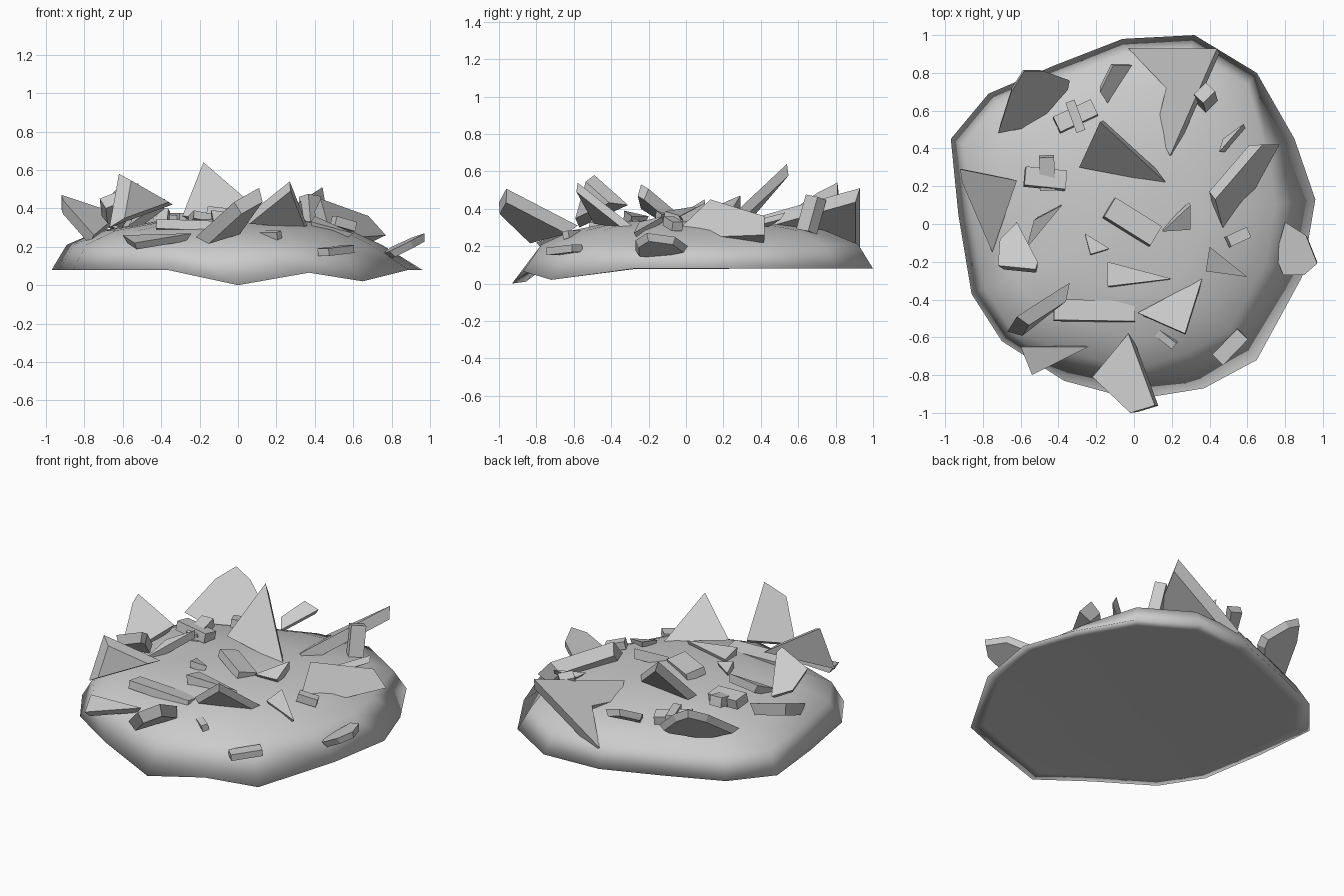
import bpy, bmesh
from math import radians
from mathutils import Vector, Euler

if "Cube" in bpy.data.objects:
    bpy.data.objects.remove(bpy.data.objects["Cube"])


def finish(bm, name, smooth=False):
    bmesh.ops.recalc_face_normals(bm, faces=bm.faces)
    for f in bm.faces:
        f.smooth = smooth
    me = bpy.data.meshes.new(name)
    bm.to_mesh(me)
    bm.free()
    ob = bpy.data.objects.new(name, me)
    bpy.context.collection.objects.link(ob)
    return ob


def shard(name, corners, thick=0.05, taper=0.85):
    """Flat splinter: the first three 3D corners set the plane, (x, y) corners lie on it."""
    a, b, c = (Vector(p) for p in [p for p in corners if len(p) == 3][:3])
    n = (b - a).cross(c - a).normalized()
    if n.z < 0:
        n = -n
    top = []
    for p in corners:
        x, y = p[:2]
        z = p[2] if len(p) == 3 else a.z - (n.x * (x - a.x) + n.y * (y - a.y)) / n.z
        top.append(Vector((x, y, z)))
    mid = sum(top, Vector()) / len(top)
    bm = bmesh.new()
    up = [bm.verts.new(p) for p in top]
    lo = [bm.verts.new(mid + (p - mid) * taper - n * thick) for p in top]
    bm.faces.new(up)
    bm.faces.new(lo[::-1])
    for i in range(len(up)):
        j = (i + 1) % len(up)
        bm.faces.new((up[i], lo[i], lo[j], up[j]))
    return finish(bm, name)


def brick(name, pos, size, angle, tilt=(0, 0)):
    bm = bmesh.new()
    bmesh.ops.create_cube(bm, size=1)
    rot = Euler((radians(tilt[0]), radians(tilt[1]), radians(angle))).to_matrix()
    for v in bm.verts:
        v.co = rot @ Vector(s * q for s, q in zip(size, v.co)) + Vector(pos)
    return finish(bm, name)


# Mound: uneven outline shrunk inwards in rings, smooth shaded
outline = [(-.97, .45), (-.77, .69), (-.42, .84), (-.06, .98), (.32, 1), (.65, .8),
           (.85, .45), (.96, .13), (.89, -.28), (.65, -.72), (.37, -.87), (0, -.93),
           (-.37, -.83), (-.70, -.62), (-.86, -.37), (-.93, .05)]
dips = {9: .02, 10: .065, 11: 0}
bm = bmesh.new()
rings = []
# (scale, scale on the front, scale on the gentle front right slope, height)
for scale, front, right, z in ((.92, .92, .92, .08), (1, 1, 1, .08), (.92, .83, .78, .21),
                               (.74, .65, .61, .285), (.42, .38, .38, .335)):
    ring = []
    for i, (x, y) in enumerate(outline):
        s = right if 7 <= i <= 10 else front if i in (6, 11, 12) else scale
        h = dips.get(i, z) if z == .08 else z
        if scale == .92 and z == .08 and i in dips:
            h += .01
        ring.append(bm.verts.new((x * s, y * s, h)))
    rings.append(ring)
peak = bm.verts.new((-.05, .05, .35))
bm.faces.new(rings[0][::-1])
for i in range(16):
    j = (i + 1) % 16
    for r, q in zip(rings, rings[1:]):
        bm.faces.new((r[i], r[j], q[j], q[i]))
    bm.faces.new((rings[-1][i], rings[-1][j], peak))
finish(bm, "mound", True)

# Large shards around the back and sides
shard("back_wedge", [(-.03, .93, .19), (.44, .93, .51), (.19, .36, .35), (.12, .51), (.17, .72)], .07, .9)
shard("tall_blade", [(-.18, .54, .64), (.18, .21, .33), (-.29, .30, .36)], .05)
shard("back_left_chunk", [(-.58, .81, .54), (-.48, .81), (-.34, .76), (-.35, .71, .32),
                          (-.52, .52), (-.72, .48, .33), (-.65, .70)], .04)
shard("back_splinter", [(-.11, .84, .43), (-.01, .84, .40), (-.14, .64, .31), (-.18, .70)], .04)
shard("left_blade", [(-.92, .29, .47), (-.62, .23, .37), (-.75, -.15, .26), (-.91, .22)], .07)
shard("right_slab", [(.77, .42, .26), (.68, .42, .36), (.43, .13, .45), (.47, -.02), (.55, .02)], .08)
shard("right_edge_plate", [(.80, .01, .2), (.91, -.06, .25), (.97, -.21, .27),
                           (.90, -.27), (.79, -.27), (.75, -.17)], .04)

# Large shards across the front
shard("front_slab", [(.08, -.97, .49), (-.02, -1), (-.22, -.81, .25),
                     (-.03, -.58, .31), (.11, -.96)], .07)
shard("front_left_blade", [(-.62, -.49, .58), (-.67, -.57, .30), (-.34, -.31, .42)], -.07, .7)
shard("front_right_blade", [(.27, -.58, .54), (.02, -.47, .34), (.36, -.29, .31)], .04)
shard("low_front_left", [(-.60, -.65, .26), (-.54, -.80, .22), (-.24, -.65, .27), (-.45, -.65)], .04)

# Smaller splinters
shard("left_sliver", [(-.53, .02, .38), (-.38, .10, .45), (-.57, -.13, .31)], .05)
shard("left_chip", [(-.62, .01, .33), (-.51, -.20), (-.52, -.24, .53),
                    (-.72, -.22, .45), (-.71, -.08)], .06)
shard("centre_chip", [(.15, -.04, .36), (.30, .10, .43), (.30, -.03, .36)], .06)
shard("centre_flake", [(-.26, -.05, .36), (-.13, -.13, .37), (-.23, -.16, .39)], .04)
shard("middle_sliver", [(-.14, -.20, .36), (.20, -.29, .36), (-.14, -.33, .39)], .06)
shard("back_right_flake", [(.47, .45, .33), (.58, .53, .38), (.45, .38, .34)], .04)
shard("right_flake", [(.40, -.12, .36), (.60, -.28, .27), (.38, -.25, .33)], .03)

# Bricks and planks
brick("cross_brick_a", (-.31, .57, .33), (.22, .09, .05), 25, (-8, 5))
brick("cross_brick_b", (-.31, .57, .345), (.17, .05, .06), 110)
brick("left_brick_a", (-.47, .24, .37), (.22, .10, .06), -6, (-10, 5))
brick("left_brick_b", (-.46, .27, .37), (.18, .08, .06), 92, (0, -12))
brick("standing_brick", (.38, .67, .37), (.09, .07, .19), 45, (-14, 8))
brick("centre_brick", (-.01, .01, .36), (.29, .12, .05), -32, (-14, 5))
brick("plank", (-.21, -.46, .305), (.43, .11, .05), -1, (-8, 2))
brick("small_right_brick", (.55, -.07, .32), (.12, .06, .05), 25, (0, 15))
brick("small_front_bar", (.16, -.60, .26), (.14, .04, .04), -38, (15, 0))
brick("low_right_brick", (.51, -.65, .18), (.19, .08, .04), 46, (0, -5))
